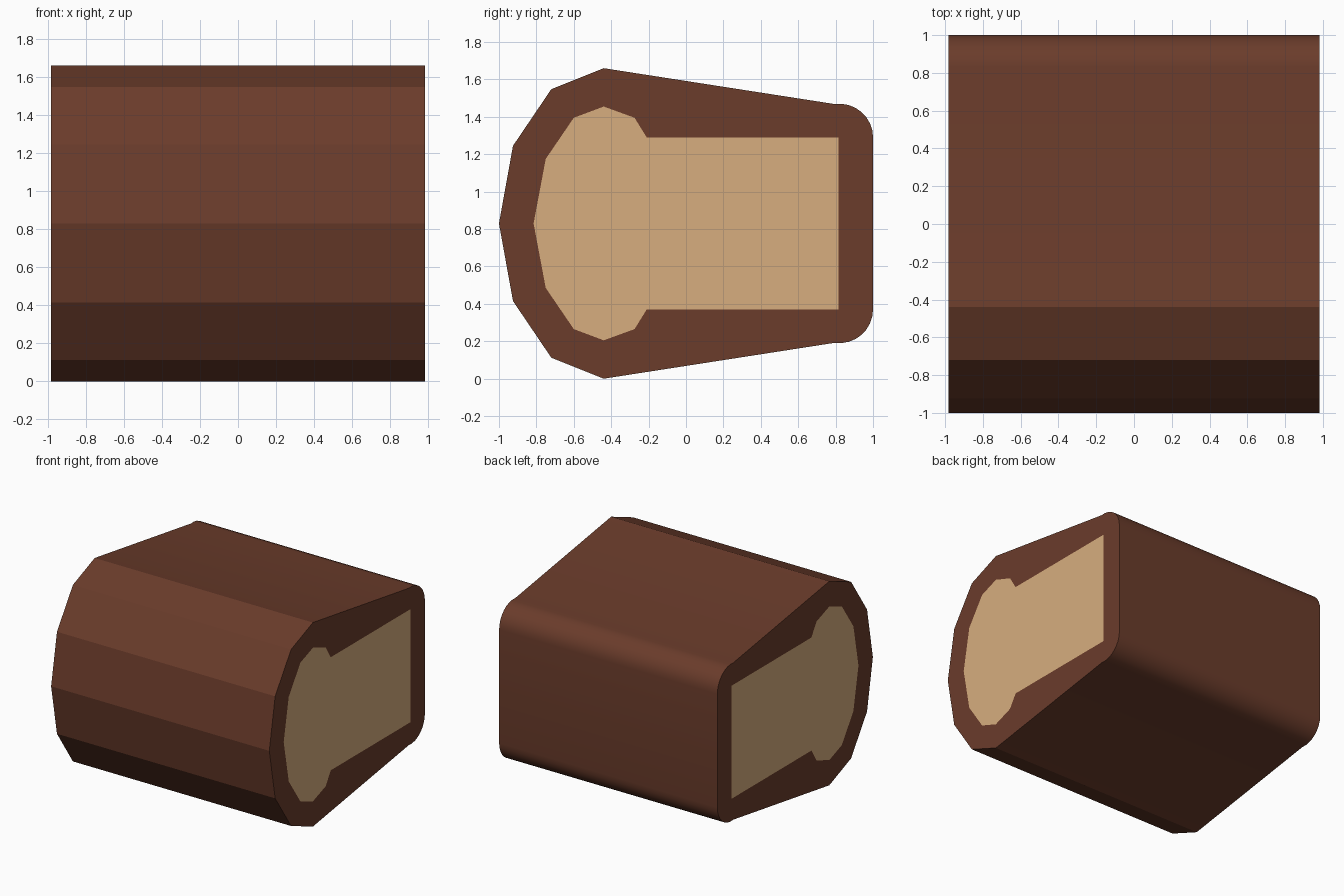
import bpy, bmesh, math

if "Cube" in bpy.data.objects:
    bpy.data.objects.remove(bpy.data.objects["Cube"])

HALF = 0.982   # half length along x
MID = 0.83     # height of the symmetry line


def mirrored(lower):
    """Complete a (y, z) profile by reflecting its lower half, front to back."""
    upper = [(y, 2 * MID - z) for y, z in reversed(lower) if abs(z - MID) > 1e-4]
    return lower + upper


def material(name, rgb):
    m = bpy.data.materials.new(name)
    m.diffuse_color = (*rgb, 1)
    m.use_nodes = True
    m.node_tree.nodes["Principled BSDF"].inputs["Base Color"].default_value = m.diffuse_color
    return m


def extrude_loops(name, loops, mat):
    """Solid along x from one outline, or an outline plus a hole."""
    bm = bmesh.new()
    ends = [[], []]
    for loop in loops:
        a, b = ([bm.verts.new((x, y, z)) for y, z in loop] for x in (-HALF, HALF))
        n = len(loop)
        for i in range(n):
            j = (i + 1) % n
            bm.faces.new((a[i], a[j], b[j], b[i]))
        for k, ring in enumerate((a, b)):
            ends[k] += [bm.edges.get((ring[i], ring[(i + 1) % n])) for i in range(n)]
            if len(loops) == 1:
                bm.faces.new(ring)
    if len(loops) > 1:
        for k, edges in enumerate(ends):
            bmesh.ops.triangle_fill(bm, edges=edges, use_beauty=True,
                                    normal=(1 if k else -1, 0, 0))
    bmesh.ops.recalc_face_normals(bm, faces=bm.faces)
    mesh = bpy.data.meshes.new(name)
    bm.to_mesh(mesh)
    bm.free()
    mesh.materials.append(mat)
    ob = bpy.data.objects.new(name, mesh)
    bpy.context.collection.objects.link(ob)
    bpy.ops.object.select_all(action='DESELECT')
    ob.select_set(True)
    bpy.context.view_layer.objects.active = ob
    bpy.ops.object.shade_smooth_by_angle(angle=math.radians(15))
    return ob


# Crust outline: faceted bulging front, sloped underside, rounded back corner
front = [(-1, MID), (-0.925, 0.415), (-0.72, 0.112), (-0.44, 0.0)]
corner = []
for i in range(9):
    t = math.radians(-98 + 98 * i / 8)
    corner.append((0.82 + 0.18 * math.cos(t), 0.37 + 0.18 * math.sin(t)))
crust_profile = mirrored(front + corner)

# Inner filling outline: faceted front bulb joined to a straight block
core_profile = mirrored([(-0.815, MID), (-0.75, 0.485), (-0.60, 0.265),
                         (-0.44, 0.205), (-0.275, 0.265), (-0.21, 0.37),
                         (0.815, 0.37)])

brown = material("crust_brown", (0.145, 0.045, 0.024))
tan = material("core_tan", (0.68, 0.42, 0.21))

extrude_loops("crust", [crust_profile, core_profile], brown)
extrude_loops("core", [core_profile], tan)
